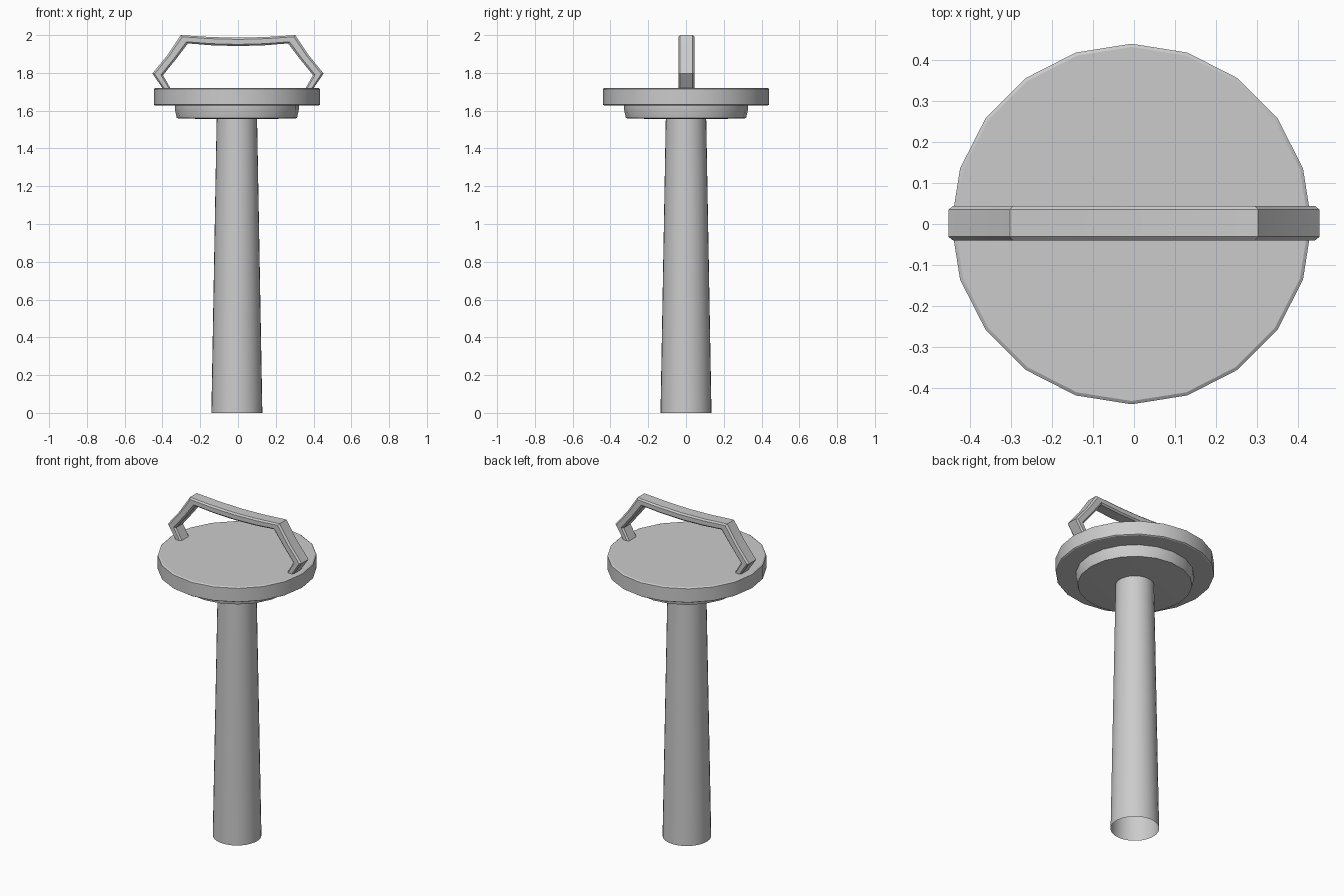
import bpy, bmesh, math

if "Cube" in bpy.data.objects:
    bpy.data.objects.remove(bpy.data.objects["Cube"])

CX = -0.006  # the round parts sit slightly left of the handle


def finish(name, bm, angle):
    bmesh.ops.recalc_face_normals(bm, faces=bm.faces)
    mesh = bpy.data.meshes.new(name)
    bm.to_mesh(mesh)
    bm.free()
    obj = bpy.data.objects.new(name, mesh)
    bpy.context.collection.objects.link(obj)
    bpy.ops.object.select_all(action='DESELECT')
    obj.select_set(True)
    bpy.context.view_layer.objects.active = obj
    bpy.ops.object.shade_smooth_by_angle(angle=math.radians(angle))
    return obj


def bridge(bm, rings):
    for a, b in zip(rings, rings[1:]):
        n = len(a)
        for i in range(n):
            j = (i + 1) % n
            bm.faces.new((a[i], a[j], b[j], b[i]))


def lathe(name, profile, sides, cap):
    bm = bmesh.new()
    rings = []
    for r, z in profile:
        rings.append([bm.verts.new((CX + r * math.cos(i * math.tau / sides),
                                    r * math.sin(i * math.tau / sides), z))
                      for i in range(sides)])
    bridge(bm, rings)
    if cap:
        bm.faces.new(rings[0])
        bm.faces.new(rings[-1])
    return finish(name, bm, 30)


# Tapered post, open at the ends
lathe("post", [(0.135, 0), (0.107, 1.56)], 32, False)

# Wide plate and the smaller stepped collar below it
lathe("plate", [(0.432, 1.72), (0.44, 1.715), (0.44, 1.632), (0.434, 1.628), (0.3, 1.628)], 20, True)
lathe("collar", [(0.328, 1.629), (0.328, 1.605), (0.318, 1.56), (0.18, 1.556)], 20, True)

# Handle: left half as (outer, inner) point pairs in x-z, mirrored to the right
half = [((-0.387, 1.700), (-0.347, 1.700)),
        ((-0.453, 1.797), (-0.397, 1.788)),
        ((-0.373, 1.895), (-0.325, 1.877)),
        ((-0.303, 2.000), (-0.265, 1.956)),
        ((-0.150, 1.990), (-0.140, 1.946)),
        ((0.000, 1.986), (0.000, 1.942))]
path = half + [tuple((-x, z) for x, z in pair) for pair in half[-2::-1]]

# Chamfered cross-section: (fraction from inner to outer, y)
W, E, F = 0.042, 0.009, 0.2
section = [(F, -W), (1 - F, -W), (1, -W + E), (1, W - E),
           (1 - F, W), (F, W), (0, W - E), (0, -W + E)]
bm = bmesh.new()
rings = [[bm.verts.new((i[0] + (o[0] - i[0]) * t, y + 0.002, i[1] + (o[1] - i[1]) * t))
          for t, y in section] for o, i in path]
bridge(bm, rings)
bm.faces.new(rings[0])
bm.faces.new(rings[-1])
finish("handle", bm, 30)
